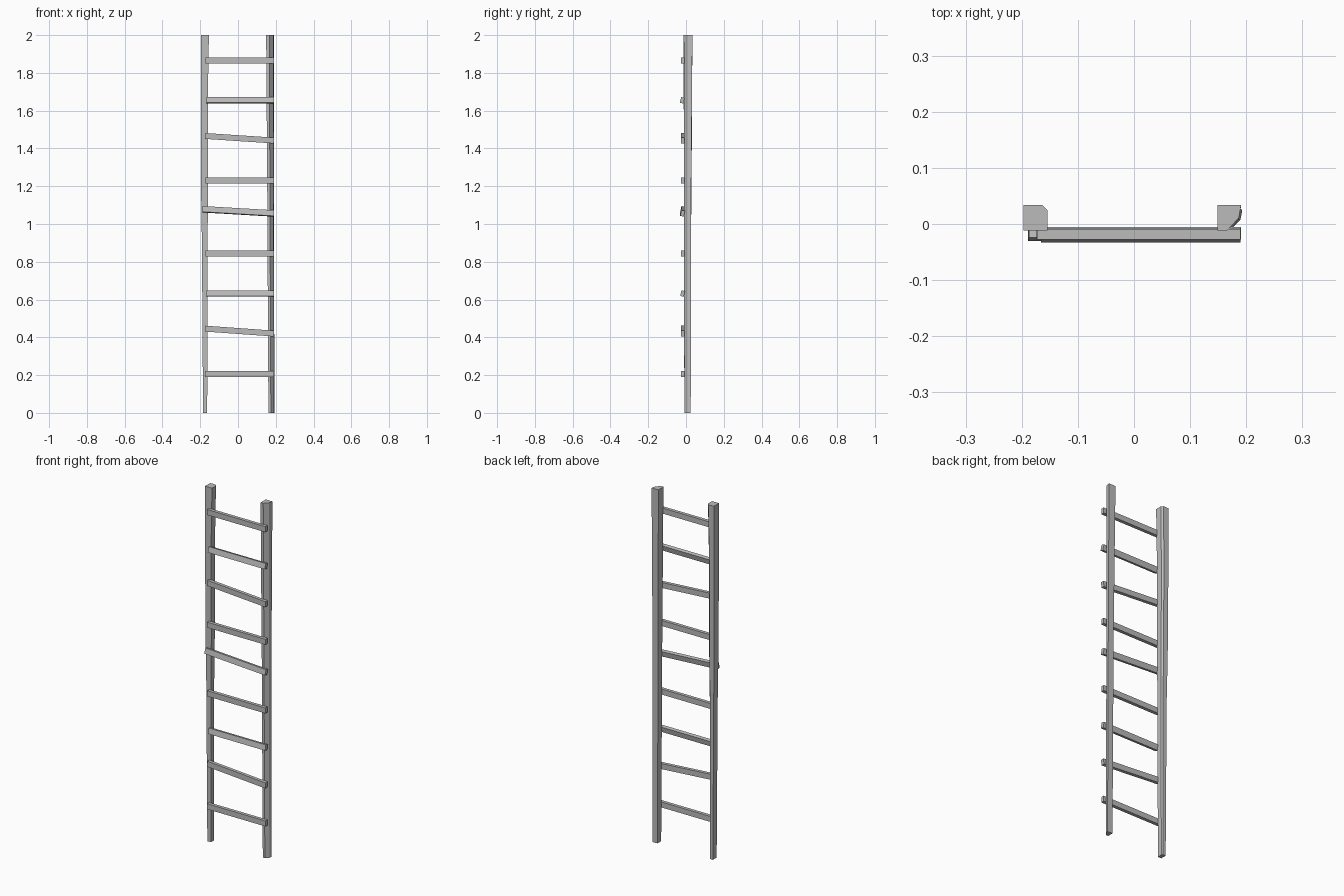
import bpy, bmesh, math
from mathutils import Matrix, Vector

cube = bpy.data.objects.get("Cube")
if cube:
    bpy.data.objects.remove(cube, do_unlink=True)

grey = bpy.data.materials.new("weathered grey")
grey.use_nodes = True
COLOUR = (0.5, 0.5, 0.5, 1)
grey.diffuse_color = COLOUR
grey.node_tree.nodes["Principled BSDF"].inputs["Base Color"].default_value = COLOUR


def finish(name, bm):
    bmesh.ops.recalc_face_normals(bm, faces=bm.faces)
    mesh = bpy.data.meshes.new(name)
    bm.to_mesh(mesh)
    bm.free()
    mesh.materials.append(grey)
    obj = bpy.data.objects.new(name, mesh)
    bpy.context.collection.objects.link(obj)
    return obj


def rail(name, sections, outline):
    """Loft a cross-section through (z, x0, x1, y0, y1) boxes."""
    bm = bmesh.new()
    rings = []
    for z, x0, x1, y0, y1 in sections:
        rings.append([bm.verts.new((x0 + u * (x1 - x0), y0 + v * (y1 - y0), z))
                      for u, v in outline])
    n = len(outline)
    for a, b in zip(rings, rings[1:]):
        for i in range(n):
            j = (i + 1) % n
            bm.faces.new((a[i], a[j], b[j], b[i]))
    bm.faces.new(rings[0])
    bm.faces.new(rings[-1])
    return finish(name, bm)


def rung(name, x0, z0, z1, y=-0.018, roll=0, x1=0.19):
    """Square bar from (x0, z0) to (x1, z1), rolled about its length."""
    a, b = Vector((x0, y, z0)), Vector((x1, y, z1))
    slope = math.atan2(z1 - z0, x1 - x0)
    bm = bmesh.new()
    bmesh.ops.create_cube(bm, size=1)
    bm.transform(Matrix.Translation((a + b) / 2)
                 @ Matrix.Rotation(-slope, 4, "Y")
                 @ Matrix.Rotation(math.radians(roll), 4, "X")
                 @ Matrix.Diagonal(((b - a).length, 0.019, 0.031, 1)))
    return finish(name, bm)


# Upright rails, slightly uneven and thinner toward the foot
rail("right_rail",
     [(0, -0.185, -0.163, -0.009, 0.025),
      (0.9, -0.191, -0.161, -0.010, 0.026),
      (1.15, -0.195, -0.159, -0.011, 0.029),
      (1.65, -0.197, -0.160, -0.012, 0.032),
      (2, -0.197, -0.154, -0.012, 0.034)],
     [(0, 0), (1, 0), (1, 0.78), (0.78, 1), (0, 1)])
rail("left_rail",
     [(0, 0.161, 0.193, -0.009, 0.025),
      (1.15, 0.155, 0.190, -0.010, 0.027),
      (2, 0.149, 0.191, -0.012, 0.034)],
     [(0, 0), (0.4, 0), (0.9, 0.5), (1, 1), (0, 1)])

# Rungs from the foot up: start x, right height, left height, depth, roll
RUNGS = [
    (-0.175, 0.206, 0.206, -0.018, 0),
    (-0.173, 0.446, 0.420, -0.018, 0),
    (-0.166, 0.632, 0.632, -0.018, -12),
    (-0.173, 0.843, 0.843, -0.018, 0),
    (-0.188, 1.078, 1.056, -0.018, -12),
    (-0.173, 1.230, 1.230, -0.018, 0),
    (-0.173, 1.466, 1.442, -0.018, 0),
    (-0.166, 1.655, 1.655, -0.020, -15),
    (-0.173, 1.865, 1.865, -0.018, 0),
]
for i, (x0, z0, z1, y, roll) in enumerate(RUNGS, 1):
    rung(f"rung_{i}", x0, z0, z1, y, roll)
